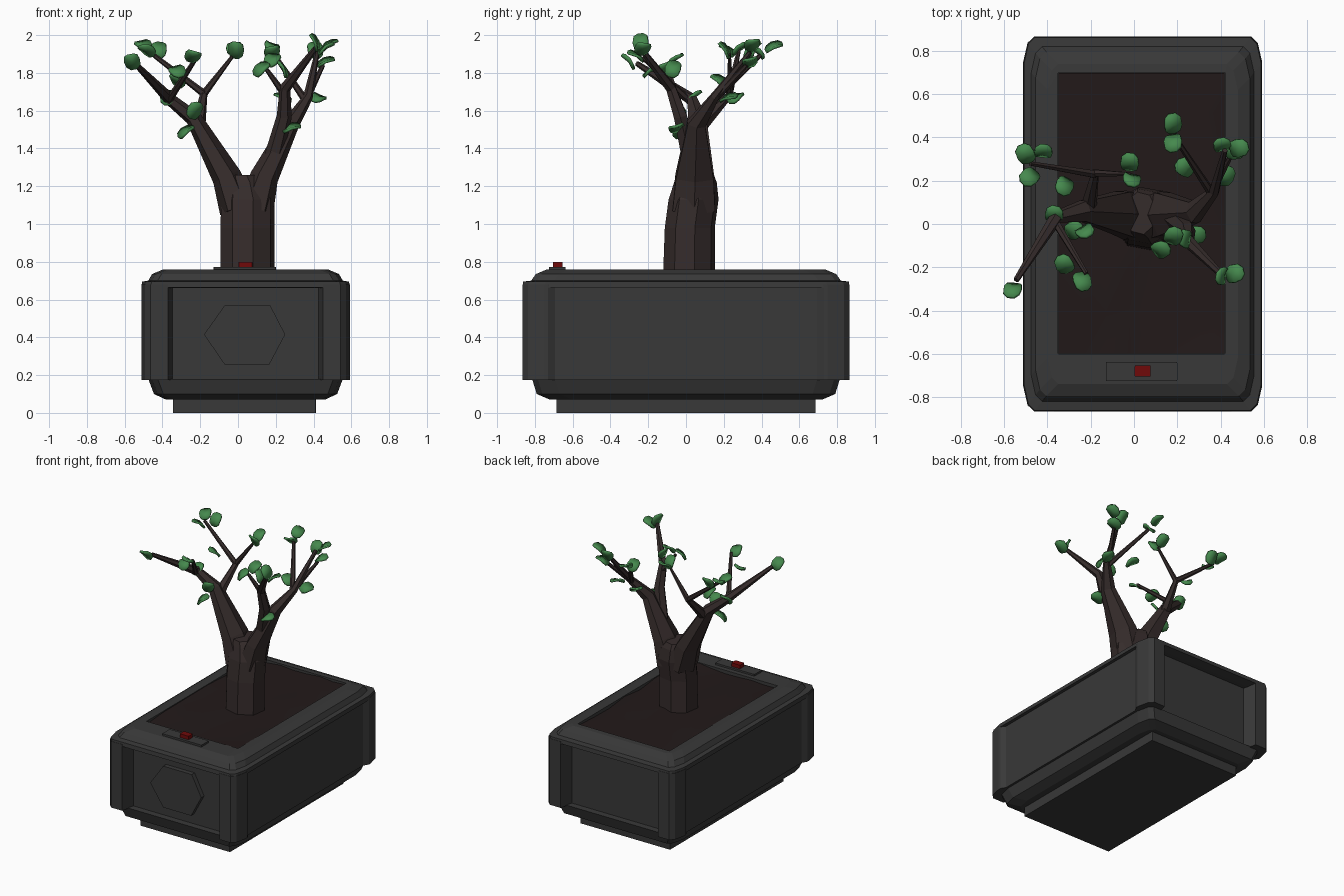
import bpy, math, random
from mathutils import Vector, Matrix

random.seed(4)
CX = 0.04  # pot centre in x


def material(name, rgb):
    m = bpy.data.materials.new(name)
    m.diffuse_color = (*rgb, 1)
    return m


GREY = material("dark_grey", (0.04, 0.04, 0.04))
BARK = material("bark", (0.036, 0.025, 0.024))
SOIL = material("soil", (0.016, 0.010, 0.010))
GREEN = material("leaf_green", (0.06, 0.25, 0.075))
RED = material("red", (0.16, 0.003, 0.003))


def make(name, verts, faces, mat):
    me = bpy.data.meshes.new(name)
    me.from_pydata([tuple(v) for v in verts], [], faces)
    me.materials.append(mat)
    ob = bpy.data.objects.new(name, me)
    bpy.context.collection.objects.link(ob)
    return ob


def loft(name, rings, mat):
    """Skin equal-sized rings and cap both ends."""
    n = len(rings[0])
    verts = [v for r in rings for v in r]
    faces = [(i * n + j, i * n + (j + 1) % n, (i + 1) * n + (j + 1) % n, (i + 1) * n + j)
             for i in range(len(rings) - 1) for j in range(n)]
    faces += [tuple(reversed(range(n))), tuple(range(len(verts) - n, len(verts)))]
    return make(name, verts, faces, mat)


def rect(z, hx, hy, c=0.05, cx=CX, cy=0.0):
    """Rectangle ring with two-facet corners, longer along y."""
    q = [(hx, hy - 2.4 * c), (hx - 0.4 * c, hy - 0.6 * c), (hx - c, hy)]
    p = [(x, -y) for x, y in q[::-1]] + q
    p += [(-x, -y) for x, y in p]
    return [(cx + x, cy + y, z) for x, y in p]


def box(name, x0, x1, y0, y1, z0, z1, mat, c=0.002):
    hx, hy, cx, cy = (x1 - x0) / 2, (y1 - y0) / 2, (x0 + x1) / 2, (y0 + y1) / 2
    return loft(name, [rect(z, hx, hy, c, cx, cy) for z in (z0, z1)], mat)


def ellipse(x, y, z, rx, ry, n=8, a0=0.2):
    return [(x + rx * math.cos(a0 + math.tau * i / n),
             y + ry * math.sin(a0 + math.tau * i / n), z) for i in range(n)]


# Pot: foot plate, stepped bottom, recessed core, rim with soil opening
box("foot_plate", -0.345, 0.412, -0.685, 0.685, 0, 0.09, GREY)
loft("pot_bottom", [rect(0.07, 0.42, 0.72), rect(0.10, 0.485, 0.79),
                    rect(0.18, 0.515, 0.815)], GREY)
box("pot_core", CX - 0.53, CX + 0.53, -0.765, 0.765, 0.175, 0.68, GREY)
loft("pot_rim", [rect(0.66, 0.5, 0.8), rect(0.665, 0.552, 0.866), rect(0.695, 0.548, 0.862),
                 rect(0.70, 0.515, 0.82), rect(0.735, 0.495, 0.795), rect(0.758, 0.44, 0.74),
                 rect(0.76, 0.386, 0.65, 0.002, 0.035, 0.05),
                 rect(0.71, 0.386, 0.65, 0.002, 0.035, 0.05)], GREY)

# Four bevelled corner posts
POST = [(0.50, 0.69), (0.528, 0.69), (0.552, 0.73), (0.552, 0.75), (0.532, 0.837), (0.502, 0.866),
        (0.41, 0.866), (0.385, 0.76), (0.40, 0.74)]
for sx in (-1, 1):
    for sy in (-1, 1):
        pts = POST if sx * sy > 0 else POST[::-1]
        loft("corner_post", [[(CX + sx * x, sy * y, z) for x, y in pts]
                             for z in (0.175, 0.68)], GREY)

# Front hexagon panel
HEX = [(-0.18, 0.415), (-0.07, 0.255), (0.165, 0.255), (0.25, 0.415), (0.17, 0.57), (-0.07, 0.57)]
loft("front_panel", [[(x, y, z) for x, z in HEX] for y in (-0.75, -0.80)], GREY)

# Button and its plate
box("button_plate", -0.13, 0.20, -0.725, -0.637, 0.75, 0.773, GREY)
box("button", 0.003, 0.077, -0.705, -0.655, 0.76, 0.80, RED)

# Uneven soil
N = 7
sv = [(-0.349 + 0.768 * i / N, -0.599 + 1.298 * j / N, 0.745 + random.uniform(-0.012, 0.014))
      for j in range(N + 1) for i in range(N + 1)]
sf = [(a, a + 1, a + N + 2, a + N + 1) for j in range(N) for i in range(N)
      for a in [j * (N + 1) + i]]
soil = make("soil", sv, sf, SOIL)
soil.data.shade_smooth()

# Trunk
loft("trunk", [ellipse(0.05, 0.015, 0.70, 0.145, 0.14), ellipse(0.05, 0.02, 0.98, 0.145, 0.135),
               ellipse(0.052, 0.04, 1.13, 0.145, 0.135), ellipse(0.04, 0.05, 1.22, 0.115, 0.115),
               ellipse(0.03, 0.05, 1.26, 0.075, 0.10)], BARK)


def branch(name, path, n=6):
    """Tapered tube; path holds (x, y, z, radius, optional depth radius)."""
    P = [Vector(p[:3]) for p in path]
    rings = []
    for i, p in enumerate(P):
        d = (P[min(i + 1, len(P) - 1)] - P[max(i - 1, 0)]).normalized()
        u = d.cross(Vector((0, 1, 0.1))).normalized()
        v = d.cross(u)
        r, ry = path[i][3], path[i][-1]
        rings.append([p + r * math.cos(math.tau * k / n) * u + ry * math.sin(math.tau * k / n) * v
                      for k in range(n)])
    return loft(name, rings, BARK)


# Two main limbs, then forks and twigs
branch("left_limb", [(0.0, 0.04, 1.08, 0.10, 0.13), (-0.06, 0.05, 1.25, 0.078, 0.115),
                     (-0.235, 0.06, 1.56, 0.043, 0.055),
                     (-0.36, 0.03, 1.66, 0.032), (-0.545, -0.26, 1.85, 0.014)])
branch("right_limb", [(0.09, 0.04, 1.08, 0.10, 0.13), (0.14, 0.045, 1.25, 0.075, 0.115),
                      (0.28, 0.055, 1.53, 0.045, 0.055),
                      (0.37, 0.15, 1.67, 0.026), (0.42, 0.34, 1.91, 0.013)])
branch("right_front_limb", [(0.19, 0.02, 1.36, 0.05), (0.245, -0.03, 1.57, 0.04),
                            (0.25, -0.08, 1.72, 0.03), (0.41, -0.24, 1.93, 0.014)])
branch("left_back_branch", [(-0.21, 0.08, 1.52, 0.038), (-0.18, 0.235, 1.69, 0.02),
                            (-0.02, 0.23, 1.90, 0.009)])
for name, a, b in [("left_back_twig", (-0.18, 0.23, 1.69), (-0.48, 0.28, 1.92)),
                   ("left_front_twig", (-0.37, 0.02, 1.65), (-0.22, -0.23, 1.88)),
                   ("right_front_twig", (0.25, -0.06, 1.68), (0.15, -0.09, 1.82)),
                   ("right_back_twig", (0.36, 0.14, 1.65), (0.19, 0.40, 1.90)),
                   ("right_side_twig", (0.37, 0.17, 1.68), (0.45, 0.32, 1.84))]:
    branch(name, [(*a, 0.02), (*b, 0.011)])

# Leaves: position, heading and pitch in degrees
LEAVES = [(-0.56, -0.30, 1.86, -110, 50), (-0.24, -0.26, 1.89, -70, 30), (-0.32, -0.19, 1.81, 120, 30),
          (-0.50, 0.32, 1.95, 120, 25), (-0.48, 0.22, 1.92, 220, 35), (-0.42, 0.33, 1.92, 80, 60),
          (-0.32, 0.18, 1.76, 250, 40), (-0.02, 0.28, 1.93, 90, 40), (-0.01, 0.21, 1.92, -90, 60),
          (-0.37, 0.04, 1.67, 80, 50), (-0.23, -0.03, 1.60, -40, 60), (-0.28, -0.03, 1.49, 20, 40),
          (0.28, -0.05, 1.51, 0, 20), (0.12, -0.12, 1.82, 20, 45), (0.18, -0.06, 1.87, 60, 40),
          (0.24, -0.07, 1.82, 150, 60), (0.41, -0.24, 1.96, 190, 70), (0.46, -0.23, 1.93, 20, 35),
          (0.18, 0.46, 1.94, 90, 25), (0.18, 0.38, 1.91, -90, 40), (0.24, 0.26, 1.67, 150, 30),
          (0.42, 0.22, 1.67, 60, 15), (0.48, 0.35, 1.95, 10, 35), (0.46, 0.34, 1.86, 0, 25),
          (0.41, 0.36, 1.92, 110, 60)]
OUT = [(-0.046, 0.016), (-0.03, 0.036), (0.0, 0.042), (0.036, 0.037), (0.052, 0.016)]
OUT += [(x, -y) for x, y in OUT[::-1]]
for x, y, z, yaw, pitch in LEAVES:
    M = (Matrix.Translation((x, y, z)) @ Matrix.Rotation(math.radians(yaw), 4, 'Z')
         @ Matrix.Rotation(math.radians(-pitch), 4, 'Y')
         @ Matrix.Rotation(random.uniform(-0.4, 0.4), 4, 'X'))
    n = len(OUT)
    verts = [(u, v, 4 * v * v - 4 * u * u) for u, v in OUT] + [(0, 0, 0)]
    leaf = make("leaf", [M @ Vector(p) for p in verts],
                [(n, (i + 1) % n, i) for i in range(n)], GREEN)
    leaf.data.shade_smooth()
    s = leaf.modifiers.new("thickness", 'SOLIDIFY')
    s.thickness, s.offset = 0.014, 0
